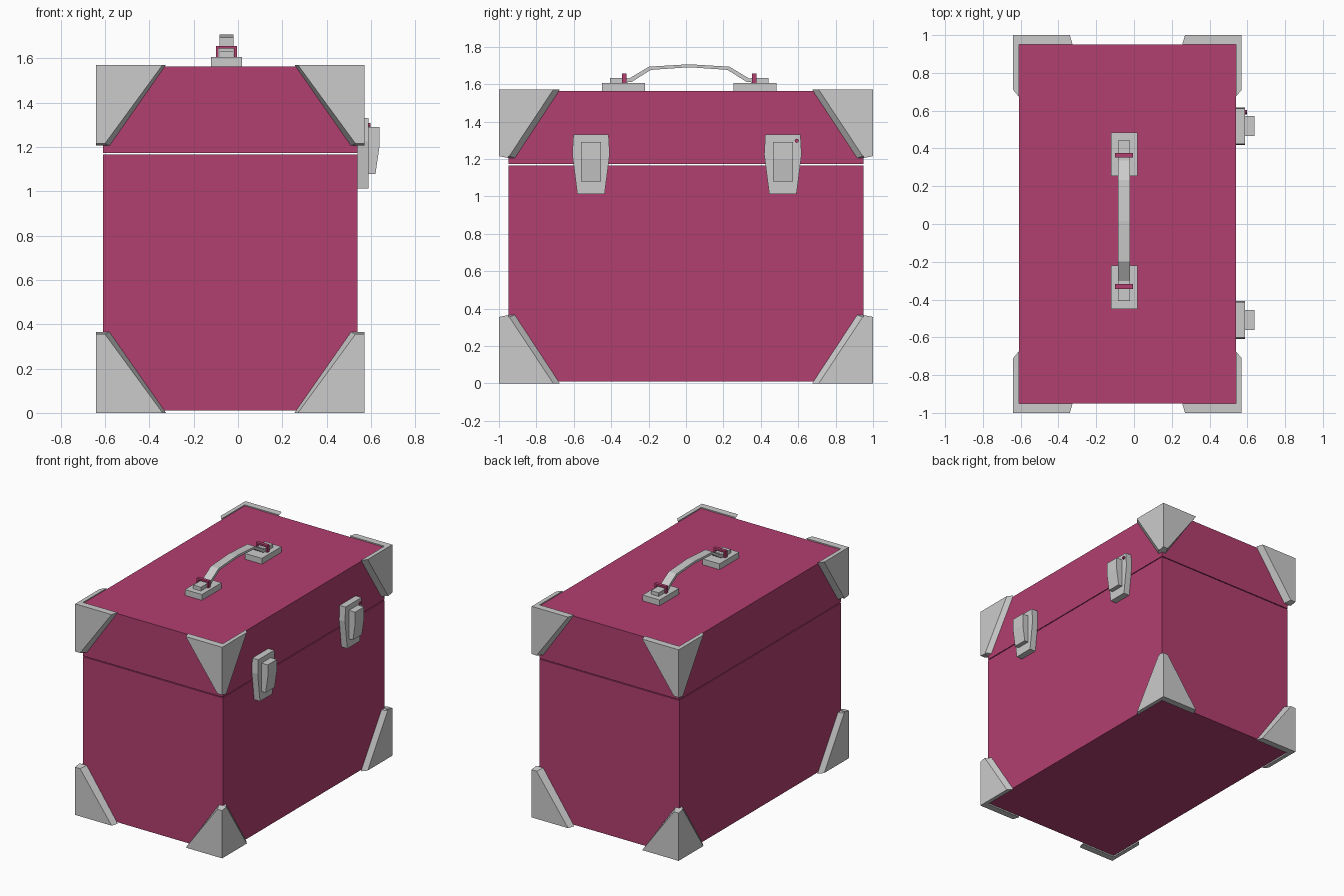
import bpy, bmesh, math
from mathutils import Vector

if "Cube" in bpy.data.objects:
    bpy.data.objects.remove(bpy.data.objects["Cube"])

CX, CZ = -0.035, 0.785          # centre of the case in x and z

red = bpy.data.materials.new("crimson")
red.diffuse_color = (0.45, 0.05, 0.16, 1)
red.use_nodes = True
red.node_tree.nodes["Principled BSDF"].inputs["Base Color"].default_value = red.diffuse_color


def make(name, bm, mat=None):
    bmesh.ops.recalc_face_normals(bm, faces=bm.faces)
    me = bpy.data.meshes.new(name)
    bm.to_mesh(me)
    bm.free()
    ob = bpy.data.objects.new(name, me)
    bpy.context.collection.objects.link(ob)
    if mat:
        me.materials.append(mat)
    return ob


def loft(bm, a, b):
    """Closed solid between two matching outlines."""
    va = [bm.verts.new(p) for p in a]
    vb = [bm.verts.new(p) for p in b]
    n = len(a)
    bm.faces.new(va)
    bm.faces.new(vb)
    for i in range(n):
        j = (i + 1) % n
        bm.faces.new((va[i], va[j], vb[j], vb[i]))


def add_box(bm, x0, x1, y0, y1, z0, z1):
    ring = [(x0, y0), (x1, y0), (x1, y1), (x0, y1)]
    loft(bm, [(x, y, z0) for x, y in ring], [(x, y, z1) for x, y in ring])


def box(name, *dims, mat=None):
    bm = bmesh.new()
    add_box(bm, *dims)
    return make(name, bm, mat)


# case body and lid with a fine seam between them
box("case_body", -0.61, 0.54, -0.95, 0.95, 0.01, 1.166, mat=red)
box("case_lid", -0.61, 0.54, -0.95, 0.95, 1.172, 1.562, mat=red)

# corner guards: two bevelled plates each, mirrored to all eight corners
end_out = [(0.605, 0.785), (0.305, 0.785), (0.565, 0.43), (0.605, 0.43)]
end_in = [(0.605, 0.785), (0.29, 0.785), (0.545, 0.42), (0.605, 0.42)]
side_out = [(0.95, 0.785), (0.71, 0.785), (0.945, 0.43), (0.95, 0.43)]
side_in = [(0.95, 0.785), (0.675, 0.785), (0.915, 0.42), (0.95, 0.42)]
for sx in (-1, 1):
    for sy in (-1, 1):
        for sz in (-1, 1):
            def place(x, y, z):
                return (CX + sx * x, sy * y, CZ + sz * z)
            bm = bmesh.new()
            loft(bm, [place(x, 1.0, z) for x, z in end_out],
                 [place(x, 0.95, z) for x, z in end_in])
            loft(bm, [place(0.605, y, z) for y, z in side_out],
                 [place(0.575, y, z) for y, z in side_in])
            make("corner_guard", bm)

# handle mounts: base block, strap end and red loop
HX, HY = -0.052, 0.017          # centre of the handle
for s in (-1, 1):
    def span(a, b):
        return sorted((HY + s * a, HY + s * b))
    box("handle_base", HX - 0.07, HX + 0.07, *span(0.237, 0.467), 1.56, 1.605)
    box("handle_end", HX - 0.032, HX + 0.032, *span(0.33, 0.424), 1.605, 1.632)
    bm = bmesh.new()
    outline = [(-0.048, 1.605), (-0.048, 1.656), (0.048, 1.656), (0.048, 1.605),
               (0.035, 1.605), (0.035, 1.643), (-0.035, 1.643), (-0.035, 1.605)]
    y0, y1 = span(0.335, 0.36)
    loft(bm, [(HX + x, y0, z) for x, z in outline],
         [(HX + x, y1, z) for x, z in outline])
    make("handle_loop", bm, red)

# arched handle strap
top = [(-0.345, 1.63), (-0.32, 1.63), (-0.215, 1.693), (0, 1.706),
       (0.215, 1.693), (0.32, 1.63), (0.345, 1.63)]
low = [(-0.345, 1.61), (-0.31, 1.61), (-0.205, 1.676), (0, 1.69),
       (0.205, 1.676), (0.31, 1.61), (0.345, 1.61)]
strap = top + low[::-1]
bm = bmesh.new()
loft(bm, [(HX - 0.032, HY + y, z) for y, z in strap],
     [(HX + 0.032, HY + y, z) for y, z in strap])
make("handle_strap", bm)

# latches: tapered plate with a wedge shaped clip
plate = [(-0.094, 1.33), (0.094, 1.33), (0.1, 1.225), (0.073, 1.013),
         (-0.073, 1.013), (-0.1, 1.225)]
clip = [(0.58, 1.29), (0.638, 1.29), (0.638, 1.2), (0.62, 1.078), (0.58, 1.078)]
for cy in (-0.508, 0.518):
    bm = bmesh.new()
    loft(bm, [(0.54, cy + y, z) for y, z in plate],
         [(0.588, cy + y, z) for y, z in plate])
    make("latch_plate", bm)
    bm = bmesh.new()
    loft(bm, [(x, cy - 0.053, z) for x, z in clip],
         [(x, cy + 0.053, z) for x, z in clip])
    make("latch_clip", bm)

# small red rivet on one latch
bm = bmesh.new()
ring = [(0.592 + 0.011 * math.cos(t * math.pi / 4),
         1.297 + 0.011 * math.sin(t * math.pi / 4)) for t in range(8)]
loft(bm, [(0.58, y, z) for y, z in ring], [(0.598, y, z) for y, z in ring])
make("latch_rivet", bm, red)
